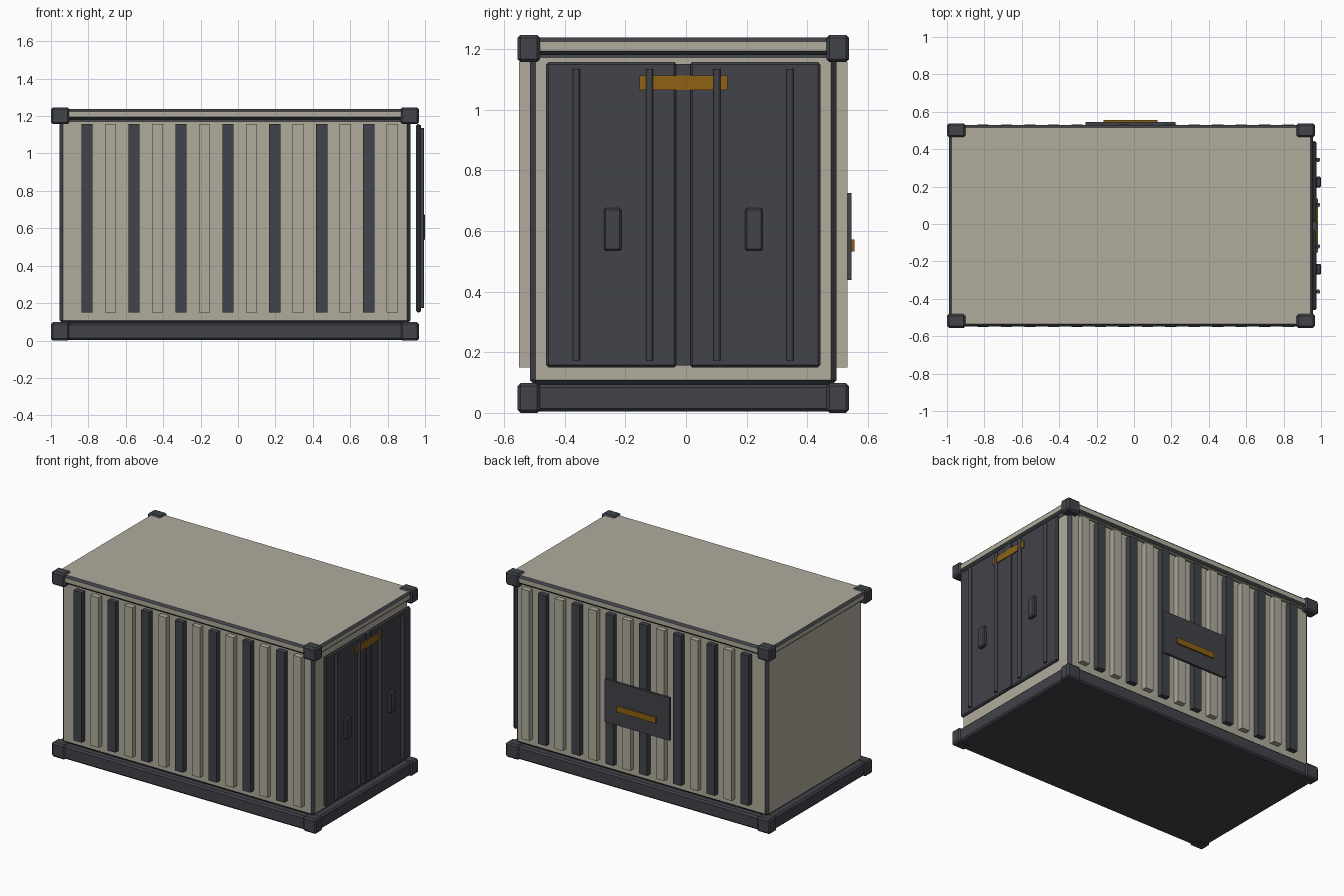
import bpy, math

if "Cube" in bpy.data.objects:
    bpy.data.objects.remove(bpy.data.objects["Cube"])


def material(name, rgb):
    m = bpy.data.materials.new(name)
    m.diffuse_color = (*rgb, 1)
    m.use_nodes = True
    m.node_tree.nodes["Principled BSDF"].inputs["Base Color"].default_value = m.diffuse_color
    return m


TAN = material("tan_paint", (0.44, 0.41, 0.335))
DARK = material("dark_steel", (0.053, 0.056, 0.067))
OCHRE = material("ochre_paint", (0.27, 0.12, 0.008))


def box(name, x, y, z, mat, bevel=0.0, edge_mat=None):
    """Box from (min, max) ranges, with optional chamfer in its own colour."""
    bpy.ops.mesh.primitive_cube_add(
        size=1, location=[(r[0] + r[1]) / 2 for r in (x, y, z)])
    o = bpy.context.object
    o.name = name
    o.scale = [r[1] - r[0] for r in (x, y, z)]
    bpy.ops.object.transform_apply(location=False, rotation=False, scale=True)
    o.data.materials.append(mat)
    if edge_mat:
        o.data.materials.append(edge_mat)
    if bevel:
        b = o.modifiers.new("chamfer", 'BEVEL')
        b.width = bevel
        b.segments = 1
        if edge_mat:
            b.material = 1
    return o


CX, CY = -0.016, -0.009  # centre of the container shell

# Shell: base frame, walls and roof with dark chamfered edges
box("base_frame", (CX - 0.972, CX + 0.972), (CY - 0.539, CY + 0.539), (0.004, 0.093), DARK, 0.01)
box("container_body", (CX - 0.938, CX + 0.938), (CY - 0.506, CY + 0.506), (0.09, 1.19), TAN, 0.018, DARK)
box("roof_slab", (CX - 0.972, CX + 0.972), (CY - 0.539, CY + 0.539), (1.181, 1.238), TAN, 0.013, DARK)

# Corner castings
for sx in (-1, 1):
    for sy in (-1, 1):
        for level, z in (("bottom", (0.0, 0.098)), ("top", (1.157, 1.247))):
            x = sorted((CX + sx * 0.885, CX + sx * 0.983))
            y = sorted((CY + sy * 0.472, CY + sy * 0.547))
            box(f"{level}_corner_block", x, y, z, DARK, 0.01)

# Alternating wall ribs on both long sides
for i in range(14):
    x = -0.807 + i * 0.1255
    for side, sy in (("front", -1), ("back", 1)):
        y = sorted((CY + sy * 0.50, CY + sy * 0.541))
        box(f"{side}_rib", (x - 0.03, x + 0.03), y, (0.15, 1.158), TAN if i % 2 else DARK)

# Back sign panel with stripe
box("back_panel", (-0.259, 0.222), (0.53, 0.546), (0.438, 0.726), DARK)
box("back_panel_stripe", (-0.163, 0.126), (0.544, 0.556), (0.533, 0.572), OCHRE)

# Double doors, centre seal, handles and locking bars
for sy in (-1, 1):
    y = sorted((CY + sy * 0.022, CY + sy * 0.452))
    box("door_leaf", (0.952, 0.976), y, (0.15, 1.157), DARK, 0.008)
    hy = CY + sy * 0.233
    box("door_handle", (0.972, 1.0), (hy - 0.029, hy + 0.029), (0.535, 0.675), DARK, 0.006)
    for d in (0.111, 0.352):
        bpy.ops.mesh.primitive_cylinder_add(
            vertices=12, radius=0.0115, depth=0.962, location=(0.984, CY + sy * d, 0.654))
        bar = bpy.context.object
        bar.name = "locking_bar"
        bar.data.materials.append(DARK)
        bpy.ops.object.shade_smooth_by_angle(angle=math.radians(40))
box("door_centre_seal", (0.955, 0.979), (CY - 0.024, CY + 0.024), (0.156, 1.151), DARK)
box("door_plate", (0.972, 0.983), (-0.153, 0.137), (1.065, 1.112), OCHRE)
